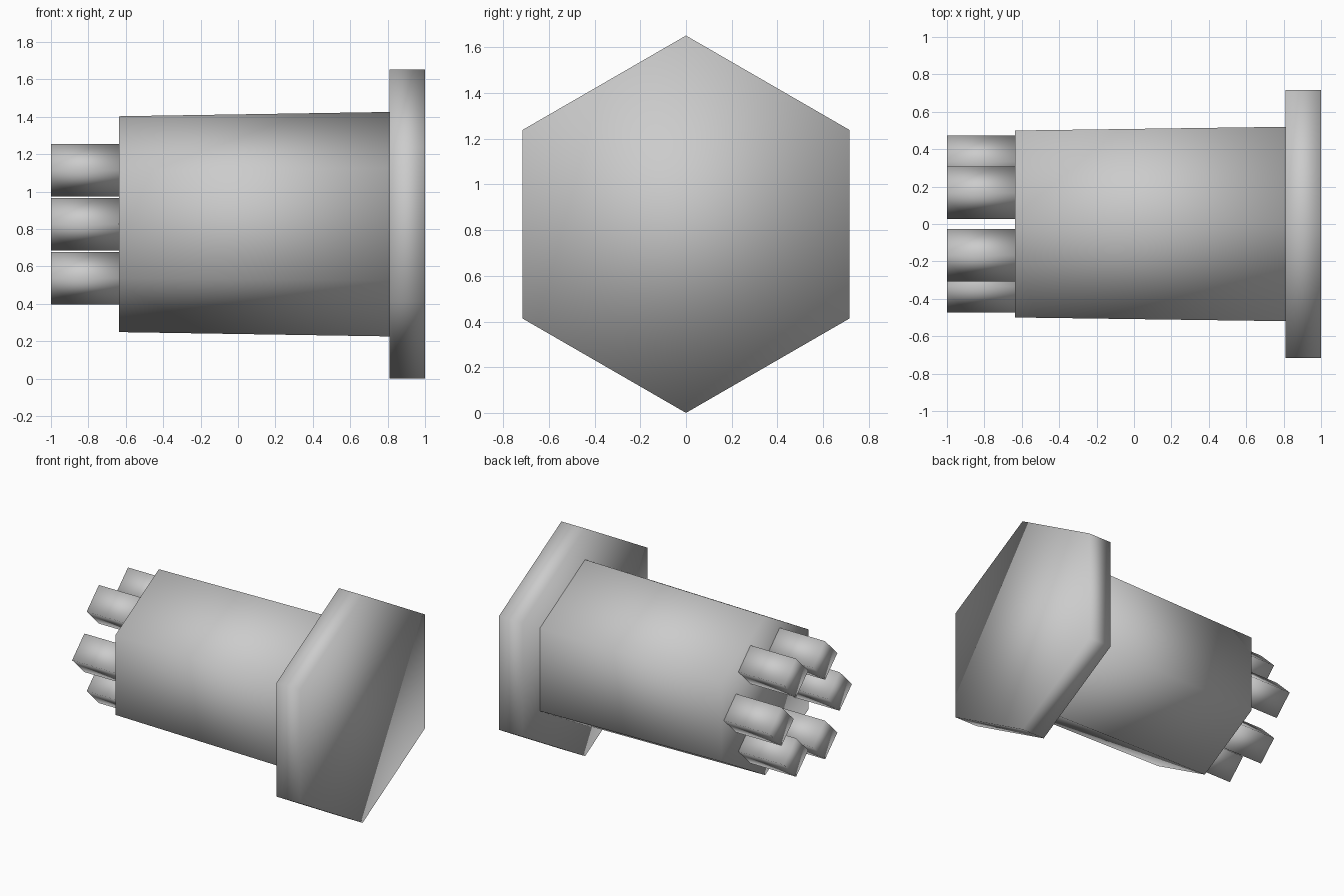
import bpy, bmesh, math

if "Cube" in bpy.data.objects:
    bpy.data.objects.remove(bpy.data.objects["Cube"])

AXIS_Z = 0.826  # height of the shared centre line

grey = bpy.data.materials.new("plain_grey")
grey.use_nodes = True
COLOUR = (0.6, 0.6, 0.6, 1)
grey.diffuse_color = COLOUR
grey.node_tree.nodes["Principled BSDF"].inputs["Base Color"].default_value = COLOUR


def prism(name, sides, x0, x1, r0, r1, y=0.0, z=0.0):
    """Smooth-shaded prism along x, with a corner pointing up."""
    bm = bmesh.new()
    rings = []
    for x, r in ((x0, r0), (x1, r1)):
        angles = [math.pi / 2 + math.tau * i / sides for i in range(sides)]
        rings.append([bm.verts.new((x, y + r * math.cos(a), AXIS_Z + z + r * math.sin(a)))
                      for a in angles])
    for i in range(sides):
        j = (i + 1) % sides
        bm.faces.new((rings[0][i], rings[0][j], rings[1][j], rings[1][i]))
    for ring in rings:
        bm.faces.new(ring)
    bmesh.ops.recalc_face_normals(bm, faces=bm.faces[:])
    for f in bm.faces:
        f.smooth = True
    mesh = bpy.data.meshes.new(name)
    bm.to_mesh(mesh)
    bm.free()
    mesh.materials.append(grey)
    obj = bpy.data.objects.new(name, mesh)
    bpy.context.collection.objects.link(obj)
    return obj


# Wide hexagonal head and slightly tapered hexagonal body
prism("head", 6, 0.81, 1.0, 0.826, 0.826)
prism("body", 6, -0.635, 0.81, 0.577, 0.6)

# Ring of six square pegs on the end of the body
for k in range(6):
    a = math.tau * k / 6
    prism(f"peg_{k + 1}", 4, -1.0, -0.635, 0.14, 0.14,
          0.333 * math.cos(a), 0.333 * math.sin(a))
